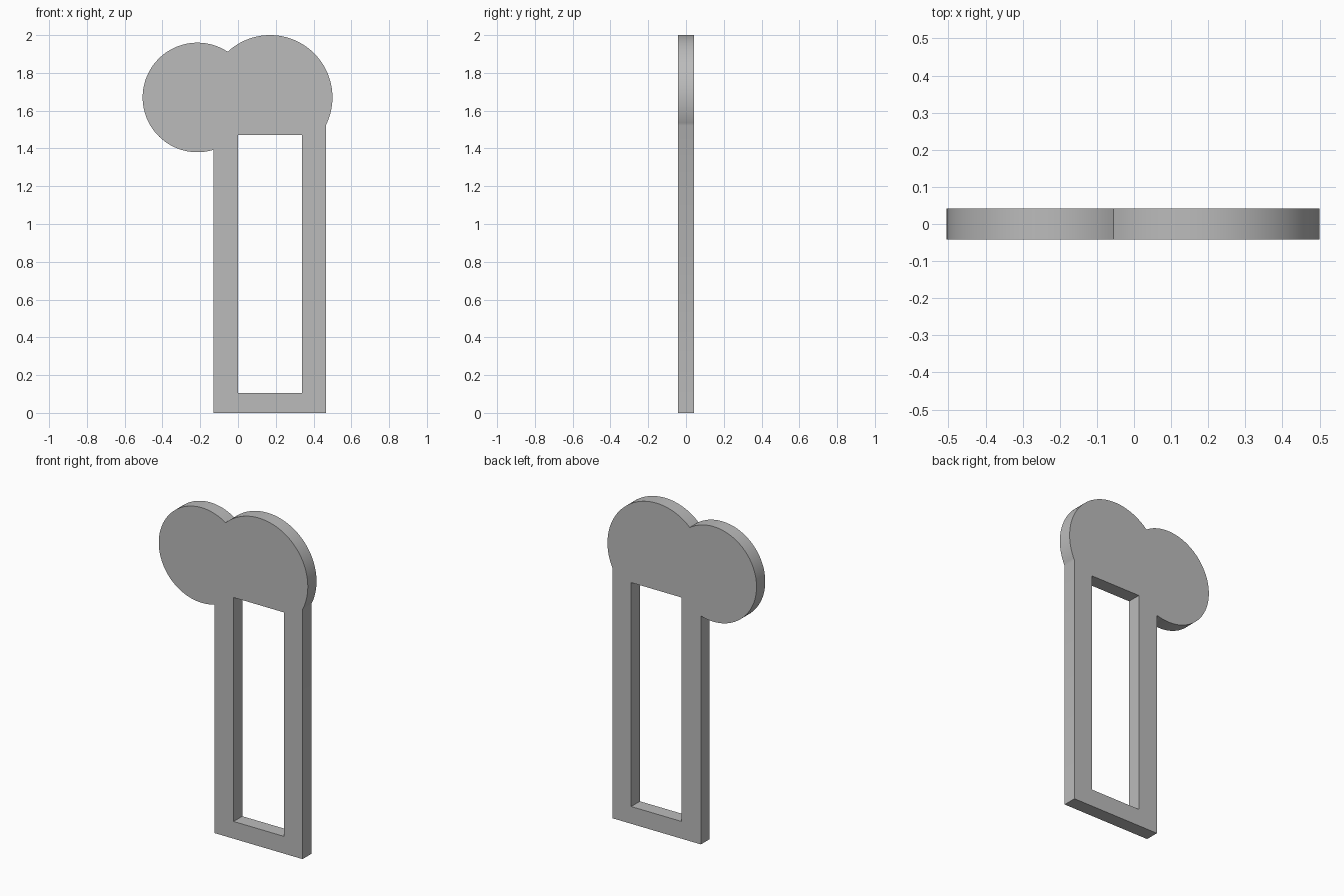
import bpy, bmesh
from math import atan2, cos, sin, pi, sqrt

cube = bpy.data.objects.get("Cube")
if cube:
    bpy.data.objects.remove(cube, do_unlink=True)

THICK = 0.084
LEFT, RIGHT, BASE = -0.13, 0.465, 0.0      # frame edges
LOBE_Z = 1.67
BIG_X, BIG_R = 0.17, 0.33                  # larger round lobe
SMALL_X, SMALL_R = -0.215, 0.29            # smaller round lobe

grey = bpy.data.materials.new("grey")
grey.use_nodes = True
colour = (0.5, 0.5, 0.5, 1)
grey.diffuse_color = colour
grey.node_tree.nodes["Principled BSDF"].inputs["Base Color"].default_value = colour


def arc(cx, r, start, end, steps=64):
    angles = [start + (end - start) * i / steps for i in range(steps + 1)]
    return [(cx + r * cos(a), LOBE_Z + r * sin(a)) for a in angles]


# Where the two lobes meet, and where the frame sides run into them
gap = BIG_X - SMALL_X
dx = (gap**2 + SMALL_R**2 - BIG_R**2) / (2 * gap)
dz = sqrt(SMALL_R**2 - dx**2)
side = RIGHT - BIG_X
big_start = -atan2(sqrt(BIG_R**2 - side**2), side)
side = LEFT - SMALL_X
small_end = 2 * pi - atan2(sqrt(SMALL_R**2 - side**2), side)

outline = [(LEFT, BASE), (RIGHT, BASE)]
outline += arc(BIG_X, BIG_R, big_start, atan2(dz, dx - gap))
outline += arc(SMALL_X, SMALL_R, atan2(dz, dx), small_end)[1:]
window = [(0, 0.105), (0.34, 0.105), (0.34, 1.47), (0, 1.47)]

# Fill the outline around the window and extrude it into a plate
bm = bmesh.new()
for loop in (outline, window):
    verts = [bm.verts.new((x, -THICK / 2, z)) for x, z in loop]
    for i, v in enumerate(verts):
        bm.edges.new((v, verts[(i + 1) % len(verts)]))
bmesh.ops.triangle_fill(bm, edges=bm.edges[:], use_beauty=True, normal=(0, -1, 0))
result = bmesh.ops.extrude_face_region(bm, geom=bm.faces[:], use_keep_orig=True)
moved = [g for g in result["geom"] if isinstance(g, bmesh.types.BMVert)]
bmesh.ops.translate(bm, verts=moved, vec=(0, THICK, 0))
bmesh.ops.recalc_face_normals(bm, faces=bm.faces[:])

mesh = bpy.data.meshes.new("lobed_frame_plate")
bm.to_mesh(mesh)
bm.free()
mesh.materials.append(grey)
plate = bpy.data.objects.new("lobed_frame_plate", mesh)
bpy.context.collection.objects.link(plate)

# Smooth rounded rims, sharp plate edges
bpy.context.view_layer.objects.active = plate
plate.select_set(True)
bpy.ops.object.shade_smooth_by_angle(angle=pi / 6)
